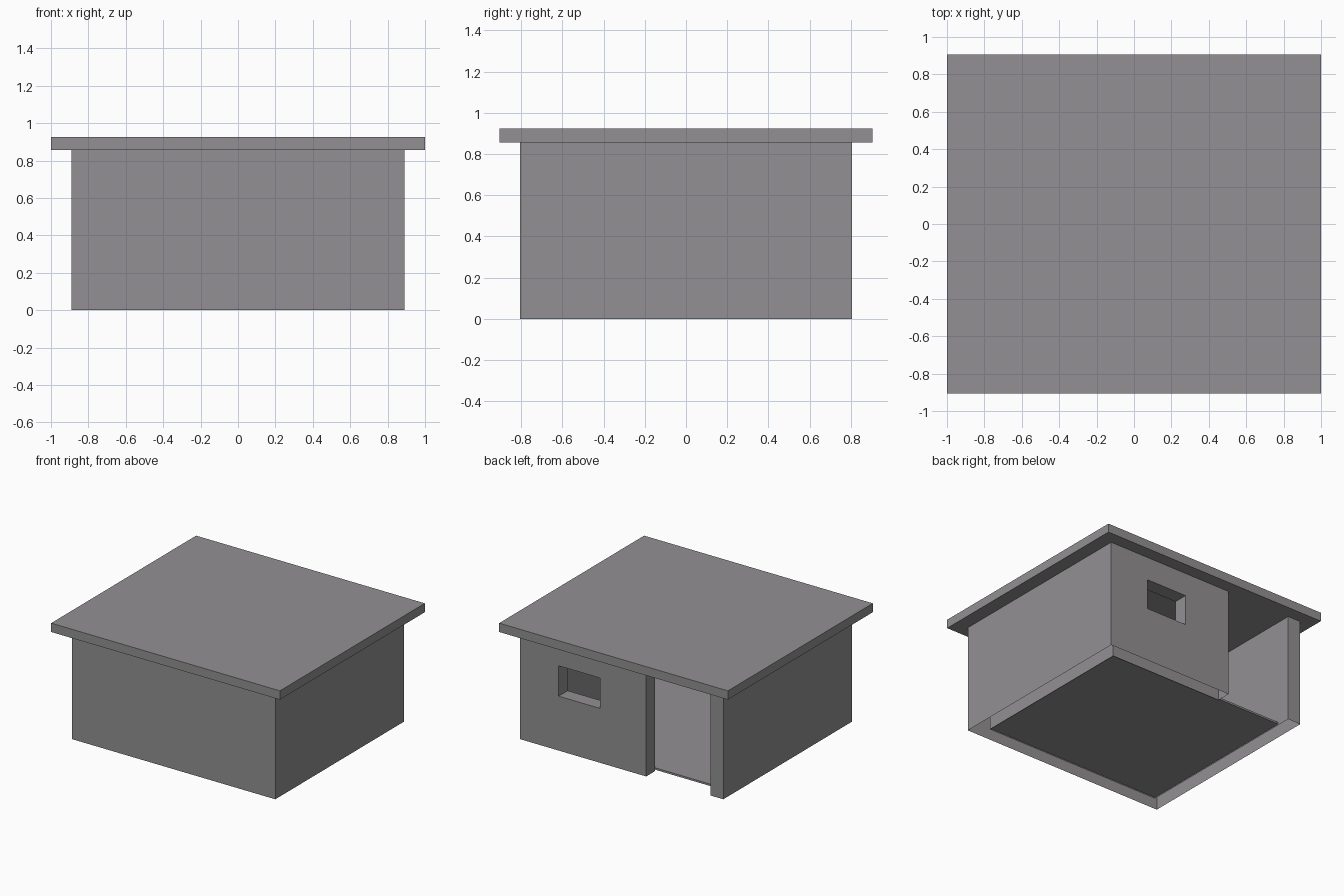
import bpy, bmesh

if "Cube" in bpy.data.objects:
    bpy.data.objects.remove(bpy.data.objects["Cube"])

grey = bpy.data.materials.new("warm_grey")
grey.diffuse_color = (0.29, 0.28, 0.288, 1)
grey.use_nodes = True
grey.node_tree.nodes["Principled BSDF"].inputs["Base Color"].default_value = grey.diffuse_color


def finish(name, bm):
    """Turn a bmesh into a named, flat-shaded grey object."""
    bmesh.ops.recalc_face_normals(bm, faces=bm.faces)
    mesh = bpy.data.meshes.new(name)
    bm.to_mesh(mesh)
    bm.free()
    mesh.materials.append(grey)
    obj = bpy.data.objects.new(name, mesh)
    bpy.context.collection.objects.link(obj)
    return obj


def prism(name, outline, z0, z1):
    """Extrude a plan outline from z0 up to z1."""
    bm = bmesh.new()
    face = bm.faces.new([bm.verts.new((x, y, z0)) for x, y in outline])
    new = bmesh.ops.extrude_face_region(bm, geom=[face], use_keep_orig=True)["geom"]
    for v in new:
        if isinstance(v, bmesh.types.BMVert):
            v.co.z = z1
    return finish(name, bm)


def block(name, x0, x1, y0, y1, z0, z1):
    return prism(name, [(x0, y0), (x1, y0), (x1, y1), (x0, y1)], z0, z1)


WX, WY, T, H = 0.89, 0.805, 0.113, 0.855   # wall half sizes, thickness, height
IX, IY = WX - T, WY - T
DOOR = -0.215                              # door runs from here to the inner left wall

# Walls: one plan outline with the full-height doorway in the back
walls = prism("walls", [
    (DOOR, WY), (WX, WY), (WX, -WY), (-WX, -WY), (-WX, WY),
    (-IX, WY), (-IX, -IY), (IX, -IY), (IX, IY), (DOOR, IY)], 0, H)

# Window opening in the back wall
cutter = block("window_cutter", 0.19, 0.55, IY - 0.1, WY + 0.1, 0.43, 0.67)
cutter.hide_render = True
mod = walls.modifiers.new("window", "BOOLEAN")
mod.operation, mod.solver, mod.object = "DIFFERENCE", "EXACT", cutter
bpy.context.view_layer.objects.active = walls
bpy.ops.object.modifier_apply(modifier=mod.name)
bpy.data.objects.remove(cutter)

# The walls are hollow shells, open at the bottom and under the roof
bm = bmesh.new()
bm.from_mesh(walls.data)
caps = [f for f in bm.faces if abs(f.normal.z) > 0.9
        and not 0.01 < f.calc_center_median().z < H - 0.01]
bmesh.ops.delete(bm, geom=caps, context="FACES")
bm.to_mesh(walls.data)
bm.free()

# Floor plate inside the walls
block("floor", -IX, IX, -IY, IY, 0.01, 0.025)

# Overhanging flat roof
block("roof", -1, 1, -0.905, 0.905, H, 0.925)
